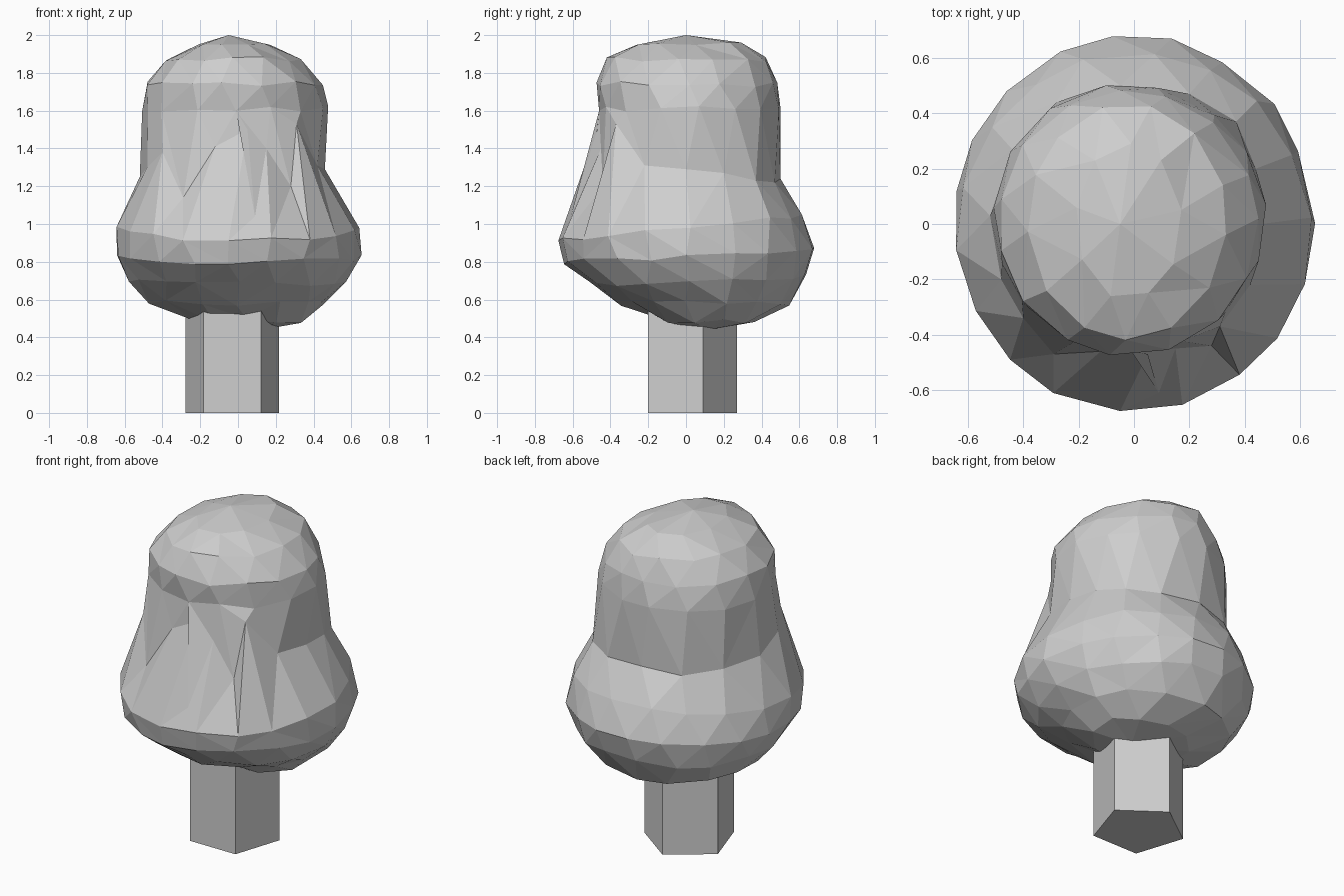
import bpy
import bmesh
import random
from math import atan2, cos, sin, pi, tau

random.seed(11)

default_cube = bpy.data.objects.get("Cube")
if default_cube:
    bpy.data.objects.remove(default_cube, do_unlink=True)

# One plain grey for the whole tree
grey = bpy.data.materials.new("plain grey")
grey.use_nodes = True
grey_value = (0.62, 0.62, 0.62, 1)
grey.diffuse_color = grey_value
grey.node_tree.nodes["Principled BSDF"].inputs["Base Color"].default_value = grey_value


def finish(name, bm):
    """Turn a bmesh into a flat shaded object."""
    bmesh.ops.recalc_face_normals(bm, faces=bm.faces)
    mesh = bpy.data.meshes.new(name)
    bm.to_mesh(mesh)
    bm.free()
    mesh.materials.append(grey)
    obj = bpy.data.objects.new(name, mesh)
    bpy.context.scene.collection.objects.link(obj)
    return obj


def oval_ring(bm, z, tilt, left, right, front, back, count):
    """Slightly uneven ring of vertices, returned as sorted (angle, vertex) pairs."""
    mid_x, mid_y = (left + right) / 2, (front + back) / 2
    half_x, half_y = (right - left) / 2, (back - front) / 2
    offset = random.uniform(0.2, 0.8)
    ring = []
    for i in range(count):
        angle = -pi + tau * (i + offset + random.uniform(-0.12, 0.12)) / count
        swell = random.uniform(1, 1.025)
        position = (mid_x + half_x * swell * cos(angle),
                    mid_y + half_y * swell * sin(angle),
                    z + tilt * sin(angle) + random.uniform(-0.015, 0.015))
        ring.append((angle, bm.verts.new(position)))
    return ring


def point_ring(bm, points):
    """Ring through given points, sorted by direction from the centre."""
    ring = [(atan2(p[1], p[0]), bm.verts.new(p)) for p in points]
    return sorted(ring, key=lambda pair: pair[0])


def zip_rings(bm, lower, upper):
    """Triangulate between two rings that may have different vertex counts."""
    def looped(ring):
        return ring + [(ring[0][0] + tau, ring[0][1])]

    low, high = looped(lower), looped(upper)
    i = j = 0
    while i < len(lower) or j < len(upper):
        step_low = j == len(upper) or (i < len(lower) and low[i + 1][0] < high[j + 1][0])
        if step_low:
            bm.faces.new((low[i][1], low[i + 1][1], high[j][1]))
            i += 1
        else:
            bm.faces.new((low[i][1], high[j + 1][1], high[j][1]))
            j += 1


def close_ring(bm, ring, tip):
    """Close a ring with a fan of triangles."""
    centre = bm.verts.new(tip)
    for k in range(len(ring)):
        bm.faces.new((ring[k - 1][1], ring[k][1], centre))


# Foliage: wide lower lobe and narrow upper lobe joined by a jagged waist
waist_front = [(-.4, -.34, 1.38), (-.29, -.47, 1.14), (-.12, -.46, 1.41),
               (.05, -.47, 1.5), (.09, -.61, 1.04), (.15, -.45, 1.4),
               (.28, -.44, 1.2), (.31, -.37, 1.53)]
waist_back = [(.42, -.22, 1.31), (.46, 0, 1.29), (.44, .2, 1.27),
              (.37, .37, 1.23), (.2, .47, 1.22), (-.05, .5, 1.24),
              (-.28, .44, 1.22), (-.44, .27, 1.24), (-.52, .03, 1.25),
              (-.48, -.2, 1.3)]
# Each row: height, tilt to the back, left, right, front, back, vertex count
lower_rows = [(.49, 0, -.24, .34, -.13, .36, 10),
              (.58, 0, -.48, .46, -.34, .54, 14),
              (.7, .02, -.58, .57, -.51, .63, 17),
              (.83, .03, -.64, .64, -.64, .67, 19),
              (.98, .06, -.63, .63, -.67, .61, 18)]
upper_rows = [(1.61, 0, -.5, .47, -.46, .5, 15),
              (1.74, 0, -.48, .44, -.47, .48, 15),
              (1.87, 0, -.38, .33, -.41, .43, 13),
              (1.96, 0, -.21, .17, -.27, .29, 9)]

foliage = bmesh.new()
rings = [oval_ring(foliage, *row) for row in lower_rows]
rings.append(point_ring(foliage, waist_front + waist_back))
rings += [oval_ring(foliage, *row) for row in upper_rows]
for below, above in zip(rings, rings[1:]):
    zip_rings(foliage, below, above)
close_ring(foliage, rings[0], (.12, .12, .44))
close_ring(foliage, rings[-1], (-.05, 0, 2))
finish("foliage", foliage)

# Trunk: five-sided post with a flat side to the front
trunk = bmesh.new()
bmesh.ops.create_cone(trunk, cap_ends=True, segments=5, radius1=.26,
                      radius2=.26, depth=.7)
for vert in trunk.verts:
    vert.co.z += .35
# Turn the post so that one corner points to the back
corner = max(trunk.verts, key=lambda v: v.co.y)
turn = pi / 2 - atan2(corner.co.y, corner.co.x)
for vert in trunk.verts:
    x, y = vert.co.x, vert.co.y
    vert.co.x = x * cos(turn) - y * sin(turn) - .03
    vert.co.y = x * sin(turn) + y * cos(turn) + .01
finish("trunk", trunk)
